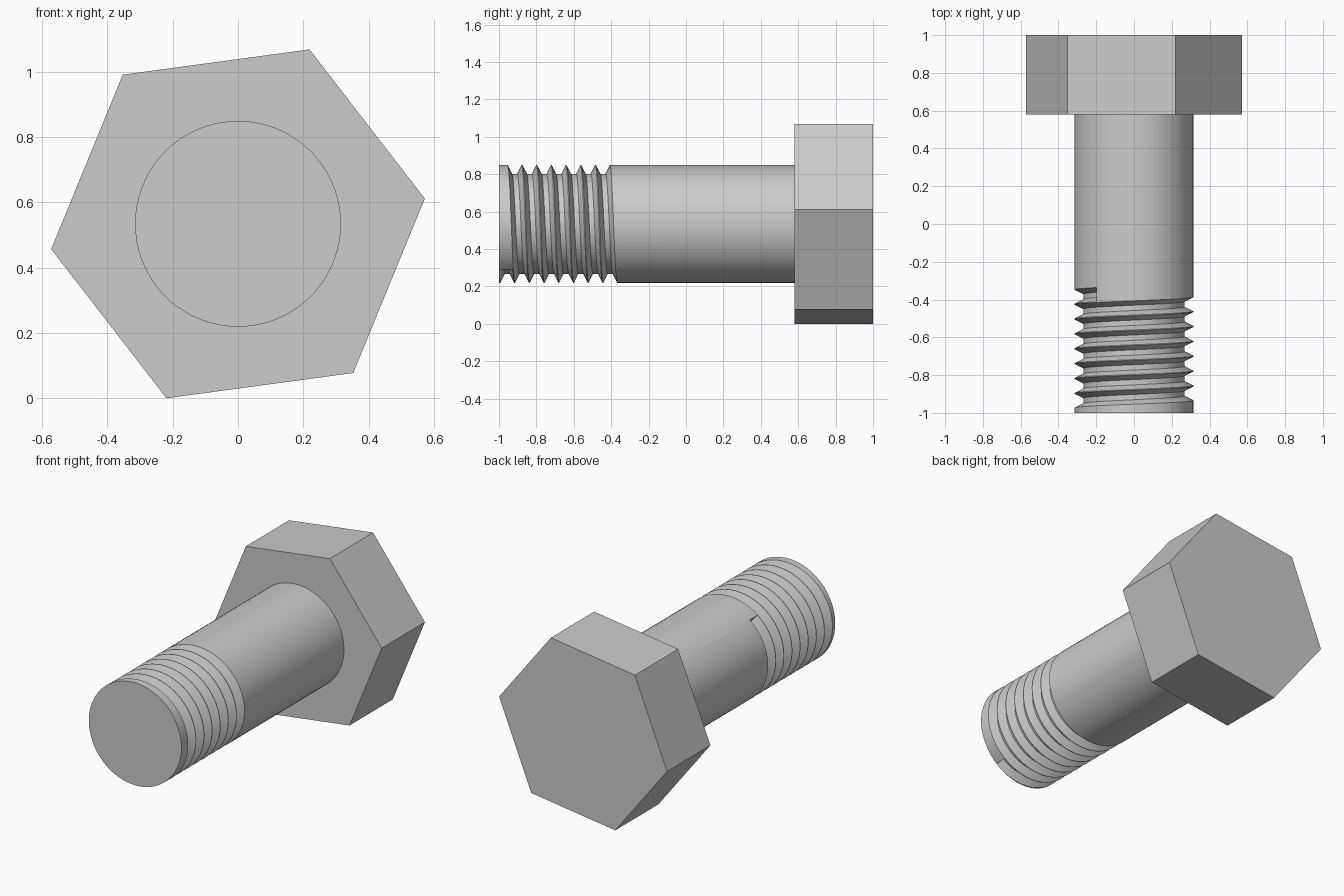
import bpy
import bmesh
from math import cos, sin, radians, tau

cube = bpy.data.objects.get("Cube")
if cube:
    bpy.data.objects.remove(cube, do_unlink=True)

AXIS_Z = 0.534                    # height of the bolt axis
HEAD_R, HEAD_TURN = 0.577, 7.7    # hexagon corner radius and rotation
SHANK_R, ROOT_R = 0.315, 0.268
TIP_Y, SEAT_Y, BACK_Y = -1.0, 0.58, 1.0
PITCH, THREAD_Y, THREAD_ANGLE = 0.0787, -0.374, 129
GROOVE_HALF, ROOT_HALF = 0.0375, 0.014
SEGMENTS = 72

steel = bpy.data.materials.new("steel grey")
steel.use_nodes = True
grey = (0.6, 0.6, 0.6, 1)
steel.diffuse_color = grey
steel.node_tree.nodes["Principled BSDF"].inputs["Base Color"].default_value = grey


def polar(radius, angle, y):
    return (radius * cos(angle), y, AXIS_Z + radius * sin(angle))


def add_object(name, bm):
    mesh = bpy.data.meshes.new(name)
    bm.to_mesh(mesh)
    bm.free()
    obj = bpy.data.objects.new(name, mesh)
    bpy.context.collection.objects.link(obj)
    mesh.materials.append(steel)
    return obj


def add_face(bm, points):
    return bm.faces.new([bm.verts.new(p) for p in points])


# Hexagonal head
bm = bmesh.new()
front = add_face(bm, [polar(HEAD_R, radians(HEAD_TURN + 60 * i), SEAT_Y) for i in range(6)])
extruded = bmesh.ops.extrude_face_region(bm, geom=[front], use_keep_orig=True)
moved = [v for v in extruded["geom"] if isinstance(v, bmesh.types.BMVert)]
bmesh.ops.translate(bm, verts=moved, vec=(0, BACK_Y - SEAT_Y, 0))
bmesh.ops.recalc_face_normals(bm, faces=bm.faces[:])
add_object("hex_head", bm)


# Shank with a helical groove of seven and a half turns
def groove(turn, step):
    """Four profile points across one groove, at a step around the shank."""
    t = step / SEGMENTS
    angle = radians(THREAD_ANGLE) + t * tau
    centre = THREAD_Y - PITCH * (turn + t)
    shape = [(SHANK_R, GROOVE_HALF), (ROOT_R, ROOT_HALF),
             (ROOT_R, -ROOT_HALF), (SHANK_R, -GROOVE_HALF)]
    return [polar(r, angle, max(TIP_Y, centre + dy)) for r, dy in shape]


def profile(step, turns):
    """Line along the shank from the head to the tip."""
    angle = radians(THREAD_ANGLE) + step / SEGMENTS * tau
    points = [polar(SHANK_R, angle, SEAT_Y)]
    for turn in range(turns):
        points += groove(turn, step)
    return points + [polar(SHANK_R, angle, TIP_Y)]


bm = bmesh.new()
half = SEGMENTS // 2
for step in range(SEGMENTS):
    turns = 8 if step < half else 7
    a, b = profile(step, turns), profile(step + 1, turns)
    for i in range(len(a) - 1):
        add_face(bm, [a[i], b[i], b[i + 1], a[i + 1]])

# Walls closing both ends of the groove, and the flat tip
add_face(bm, groove(0, 0))
add_face(bm, groove(7, half)[::-1])
add_face(bm, [polar(SHANK_R, radians(THREAD_ANGLE) + i / SEGMENTS * tau, TIP_Y)
              for i in range(SEGMENTS)])
bmesh.ops.remove_doubles(bm, verts=bm.verts[:], dist=0.0001)
shank = add_object("threaded_shank", bm)

bpy.ops.object.select_all(action="DESELECT")
shank.select_set(True)
bpy.context.view_layer.objects.active = shank
bpy.ops.object.shade_smooth_by_angle(angle=radians(25))
